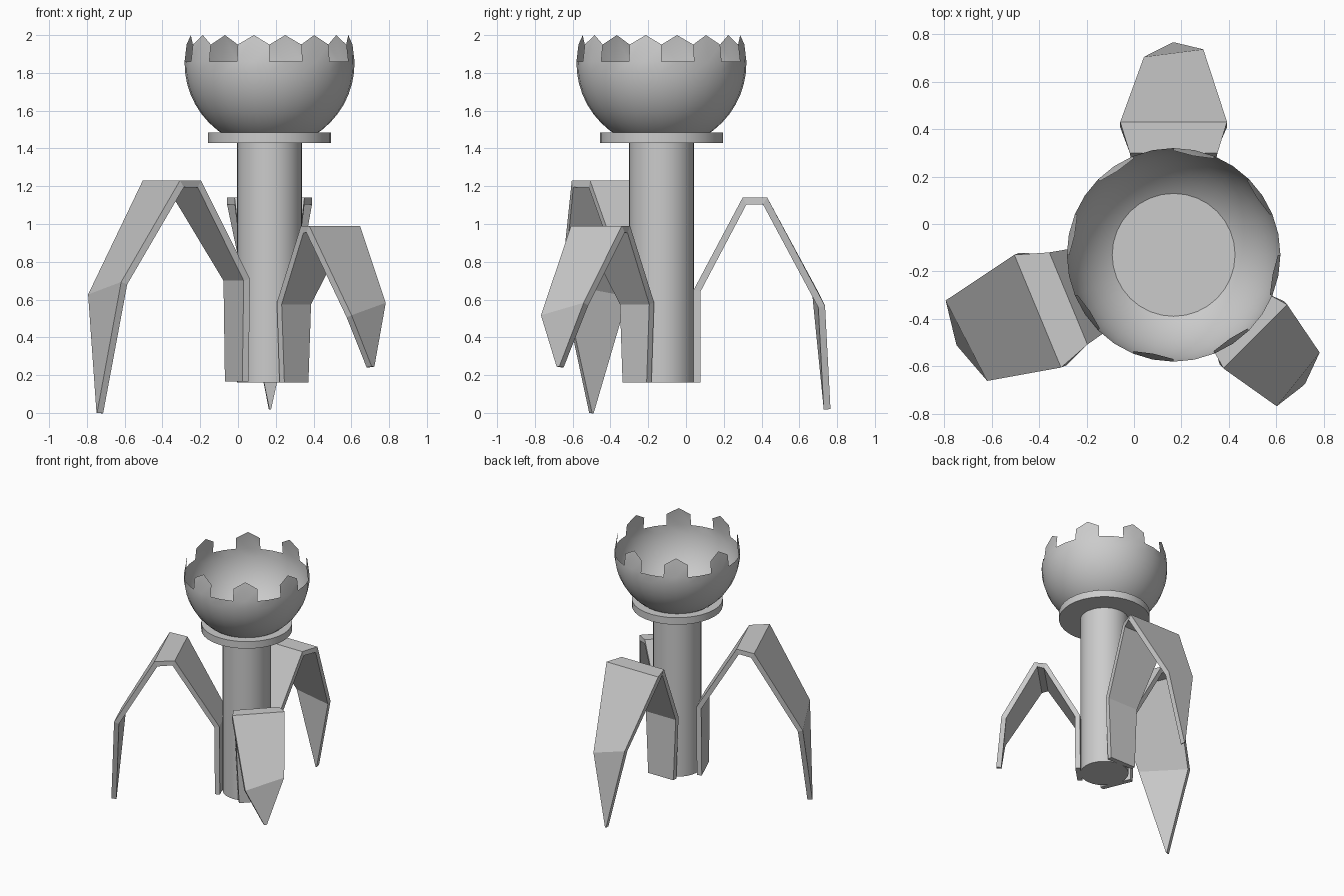
import bpy, bmesh, math

if "Cube" in bpy.data.objects:
    bpy.data.objects.remove(bpy.data.objects["Cube"])

CX, CY = 0.167, -0.13      # axis of the trunk


def new_object(name, bm):
    mesh = bpy.data.meshes.new(name)
    bm.to_mesh(mesh)
    bm.free()
    ob = bpy.data.objects.new(name, mesh)
    bpy.context.collection.objects.link(ob)
    return ob


def smooth(ob, angle=35):
    bpy.ops.object.select_all(action='DESELECT')
    ob.select_set(True)
    bpy.context.view_layer.objects.active = ob
    bpy.ops.object.shade_smooth_by_angle(angle=math.radians(angle))


def cylinder(name, r, z0, z1):
    bpy.ops.mesh.primitive_cylinder_add(vertices=32, radius=r, depth=z1 - z0,
                                        location=(CX, CY, (z0 + z1) / 2))
    ob = bpy.context.object
    ob.name = name
    smooth(ob)


# trunk and collar
cylinder("trunk", 0.172, 0.16, 1.428)
cylinder("collar", 0.325, 1.43, 1.485)


# bowl: lower part of a sphere with eight pointed teeth on the rim
def bowl():
    R, zc, n, rings = 0.45, 1.852, 32, 12
    bm = bmesh.new()

    def vert(j, z):
        a = -math.pi / 2 + 2 * math.pi * j / n
        r = math.sqrt(max(R * R - (z - zc) ** 2, 0))
        return bm.verts.new((CX + r * math.cos(a), CY + r * math.sin(a), z))

    end = math.pi / 2 + math.asin((1.86 - zc) / R)
    grid = [[vert(j, zc - R * math.cos(end * i / rings)) for j in range(n)]
            for i in range(1, rings + 1)]
    pole = vert(0, zc - R)
    for j in range(n):
        k = (j + 1) % n
        bm.faces.new((pole, grid[0][k], grid[0][j]))
        for a, b in zip(grid, grid[1:]):
            bm.faces.new((a[j], a[k], b[k], b[j]))
    rim = grid[-1]
    for j in range(2, n, 4):
        tops = [vert(j, 1.95), vert(j + 1, 2.0), vert(j + 2, 1.95)]
        for s in range(2):
            bm.faces.new((rim[j + s], rim[(j + s + 1) % n], tops[s + 1], tops[s]))
    smooth(new_object("bowl", bm))


bowl()


# bent legs: strip through stations (distance from trunk axis, height, half width)
def leg(name, azimuth, stations):
    a = math.radians(azimuth)
    bm = bmesh.new()
    rows = []
    for i, (d, z, h) in enumerate(stations):
        row = []
        for s in (1, -1):
            skew = s if i == 4 else 0          # the outer knee is slightly twisted
            dd = d - 0.016 * skew
            row.append(bm.verts.new((CX + dd * math.cos(a) - s * h * math.sin(a),
                                     CY + dd * math.sin(a) + s * h * math.cos(a),
                                     z + 0.033 * skew)))
        rows.append(row)
    for p, q in zip(rows, rows[1:]):
        bm.faces.new((p[0], p[1], q[1], q[0]))
    ob = new_object(name, bm)
    m = ob.modifiers.new("thickness", 'SOLIDIFY')
    m.thickness = 0.036
    m.offset = -1
    m.use_even_offset = True


leg("back_leg", 90, [(0.17, 0.16, 0.11), (0.17, 0.65, 0.13), (0.43, 1.14, 0.185),
                     (0.56, 1.14, 0.225), (0.85, 0.60, 0.125), (0.895, 0.02, 0.004)])
leg("left_leg", 202.5, [(0.17, 0.165, 0.12), (0.17, 0.71, 0.14), (0.48, 1.23, 0.21),
                        (0.62, 1.23, 0.257), (0.945, 0.66, 0.19), (0.99, 0.0, 0.004)])
leg("right_leg", -45, [(0.165, 0.16, 0.09), (0.165, 0.585, 0.11), (0.40, 0.99, 0.165),
                       (0.487, 0.99, 0.19), (0.742, 0.55, 0.144), (0.775, 0.245, 0.01)])
